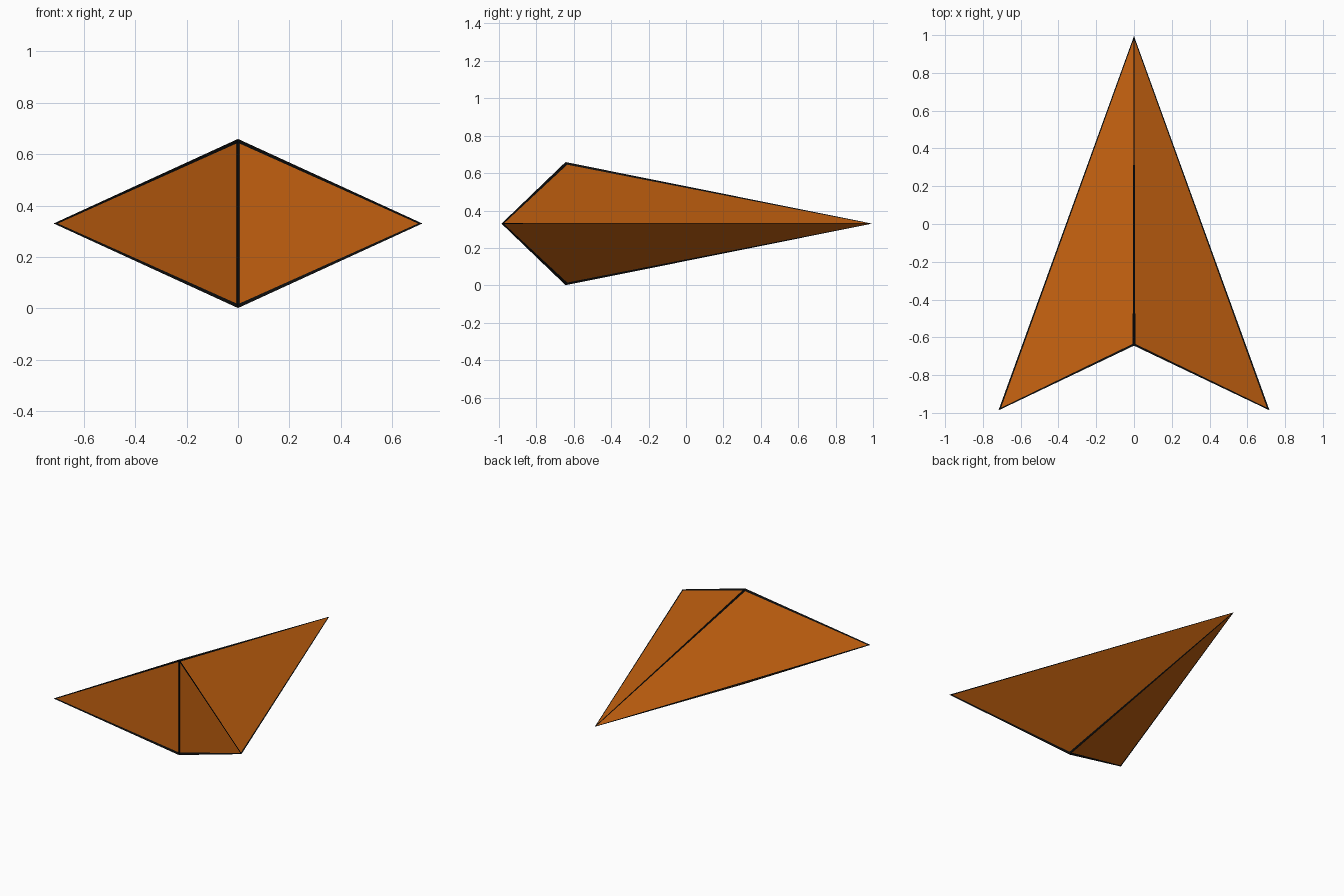
import bpy

if "Cube" in bpy.data.objects:
    bpy.data.objects.remove(bpy.data.objects["Cube"])

# Dart hull: nose, two wing tips, top and bottom tail points
verts = [(0, 0.985, 0.33), (-0.71, -0.98, 0.33), (0.71, -0.98, 0.33),
         (0, -0.64, 0.65), (0, -0.64, 0.01)]
faces = [(0, 3, 1), (0, 2, 3), (0, 1, 4), (0, 4, 2), (1, 3, 4), (2, 4, 3)]


def make_part(name, color):
    mesh = bpy.data.meshes.new(name)
    mesh.from_pydata(verts, [], faces)
    mat = bpy.data.materials.new(name + "_paint")
    mat.diffuse_color = color
    mat.use_nodes = True
    mat.node_tree.nodes["Principled BSDF"].inputs["Base Color"].default_value = mat.diffuse_color
    mesh.materials.append(mat)
    obj = bpy.data.objects.new(name, mesh)
    bpy.context.collection.objects.link(obj)
    return obj


hull = make_part("hull", (0.55, 0.12, 0.005, 1))

# Dark trim along every edge of the hull
trim = make_part("edge_trim", (0.004, 0.004, 0.004, 1))
wire = trim.modifiers.new("edge_frame", 'WIREFRAME')
wire.thickness = 0.02
wire.offset = 0
wire.use_even_offset = False
wire.use_replace = True
